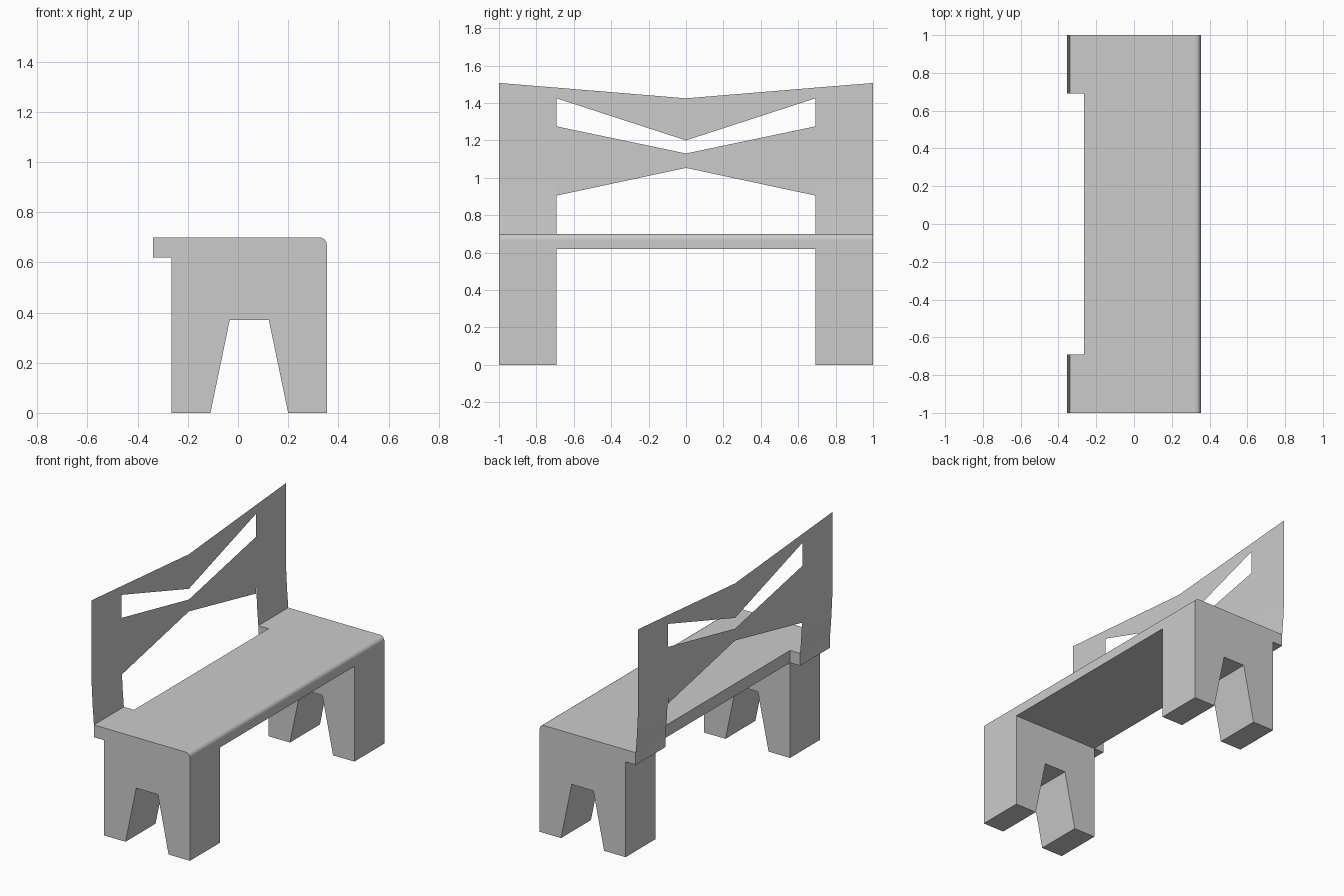
import bpy, bmesh

if "Cube" in bpy.data.objects:
    bpy.data.objects.remove(bpy.data.objects["Cube"])

XF, XB, XS, XR = 0.354, -0.265, -0.338, -0.354   # front, leg back, seat back, backrest
YI, YO = 0.692, 1.0                              # inner and outer side of the ends
Z_UNDER, Z_TOP = 0.62, 0.70


def finish(name, bm, solid=True):
    if solid:
        bmesh.ops.recalc_face_normals(bm, faces=bm.faces)
    mesh = bpy.data.meshes.new(name)
    bm.to_mesh(mesh)
    bm.free()
    obj = bpy.data.objects.new(name, mesh)
    bpy.context.collection.objects.link(obj)
    return obj


def extrude(bm, points, offset):
    face = bm.faces.new([bm.verts.new(p) for p in points])
    new = bmesh.ops.extrude_face_region(bm, geom=[face], use_keep_orig=True)["geom"]
    bmesh.ops.translate(bm, vec=offset, verts=[g for g in new if isinstance(g, bmesh.types.BMVert)])


# Seat: notched plank with a rounded front top edge
bm = bmesh.new()
plan = [(XF, -YO), (XF, YO), (XS, YO), (XS, YI), (XB, YI), (XB, -YI), (XS, -YI), (XS, -YO)]
extrude(bm, [(x, y, Z_UNDER) for x, y in plan], (0, 0, Z_TOP - Z_UNDER))
edge = [e for e in bm.edges if all(v.co.x > XF - 0.01 and v.co.z > Z_TOP - 0.01 for v in e.verts)]
bmesh.ops.bevel(bm, geom=edge, offset=0.03, segments=4, profile=0.5, affect='EDGES')
finish("seat", bm)

# Legs: slabs with a tapered cut-out, open where they join the seat
leg = [(XB, 0), (-0.11, 0), (-0.033, 0.37), (0.123, 0.37), (0.2, 0), (XF, 0),
       (XF, Z_UNDER), (XB, Z_UNDER)]
for name, y in (("left_leg", -YO), ("right_leg", YI)):
    bm = bmesh.new()
    extrude(bm, [(x, y, z) for x, z in leg], (0, YO - YI, 0))
    bmesh.ops.recalc_face_normals(bm, faces=bm.faces)
    top = [f for f in bm.faces if all(v.co.z > Z_UNDER - 0.001 for v in f.verts)]
    bmesh.ops.delete(bm, geom=top, context='FACES_ONLY')
    finish(name, bm, solid=False)

# Backrest: thin sheet with bent posts and crossing bands, mirrored about the middle
bend = [(XS, Z_TOP), (-0.347, 0.82), (XR, 0.96)]
bm = bmesh.new()
for s in (-1, 1):
    faces = [[(x0, YI, z0), (x0, YO, z0), (x1, YO, z1), (x1, YI, z1)]
             for (x0, z0), (x1, z1) in zip(bend, bend[1:])]
    flat = [
        [(YI, 0.96), (YO, 0.96), (YO, 1.507), (YI, 1.482), (YI, 1.425), (YI, 1.275)],  # post
        [(0, 1.2), (YI, 1.425), (YI, 1.482), (0, 1.425)],                              # top band
        [(0, 1.053), (YI, 0.905), (YI, 0.96), (YI, 1.275), (0, 1.13)],                 # cross band
    ]
    faces += [[(XR, y, z) for y, z in f] for f in flat]
    for f in faces:
        bm.faces.new([bm.verts.new((x, s * y, z)) for x, y, z in f[::s]])
bmesh.ops.remove_doubles(bm, verts=bm.verts, dist=0.0005)
finish("backrest", bm, solid=False)
